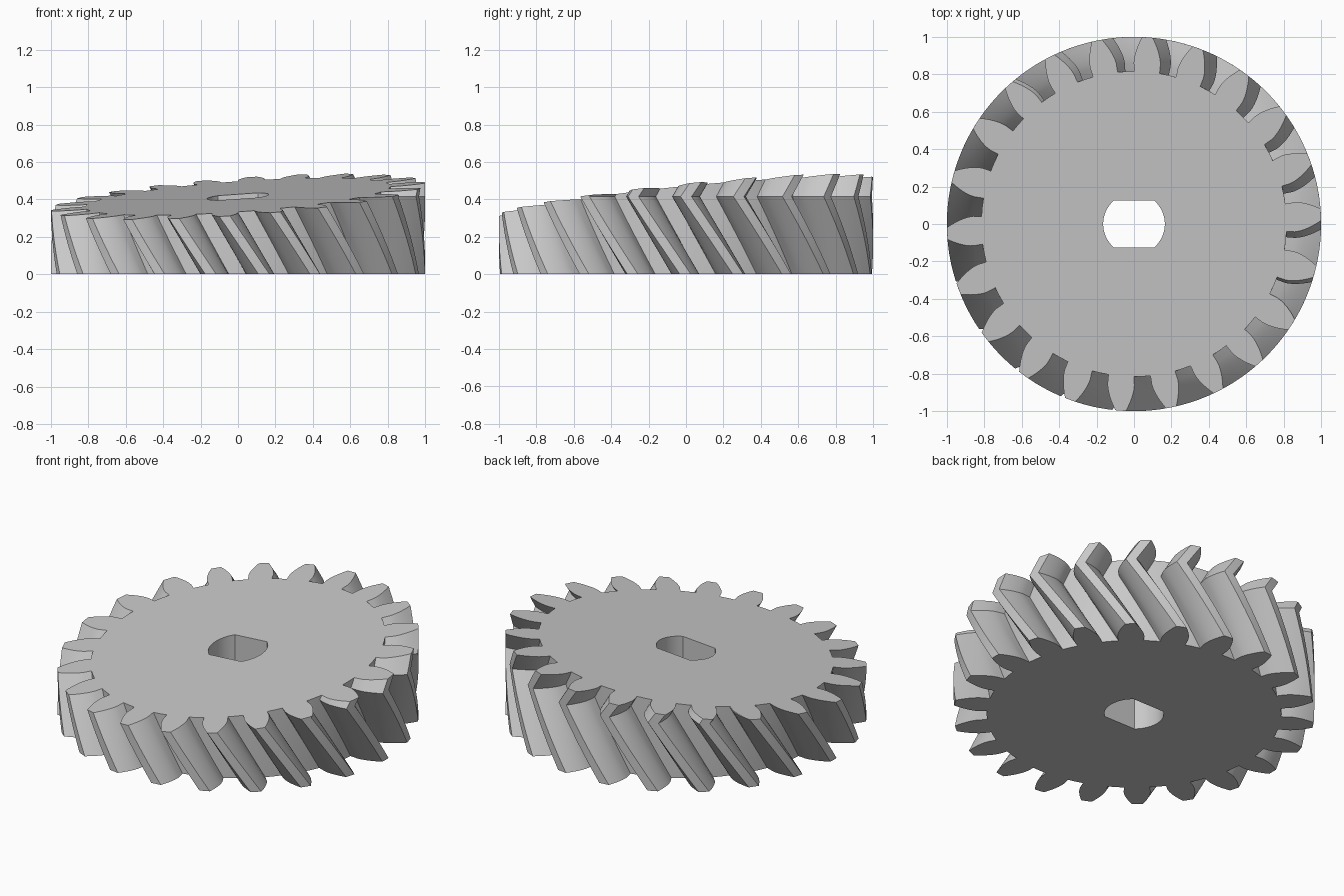
import bpy, bmesh, math
from mathutils import Vector

if "Cube" in bpy.data.objects:
    bpy.data.objects.remove(bpy.data.objects["Cube"])

TEETH = 22
R_TIP, R_PITCH, R_ROOT = 1.0, 22 / 24, 0.816
R_BASE = R_PITCH * math.cos(math.radians(20))
MID_Z = 0.415            # height where the herringbone reverses
TWIST = 0.68             # radians per unit of height
PITCH = 2 * math.pi / TEETH
BORE_R, BORE_FLAT = 0.165, 0.125
SLOPE_X, SLOPE_Y = 0.07, 0.1   # tilt of the top cut


def involute(a):
    return math.tan(a) - a


def half_angle(r):
    """Half the angular width of a tooth at radius r."""
    a = math.acos(min(1.0, R_BASE / r))
    return math.pi / (2 * TEETH) + involute(math.radians(20)) - involute(a)


def gear_profile():
    """Polar outline (radius, angle), anticlockwise, a tooth centred on +x."""
    radii = [R_ROOT] + [R_BASE + (R_TIP - R_BASE) * i / 6 for i in range(7)]
    flank = [(r, half_angle(r)) for r in radii]
    pts = []
    for t in range(TEETH):
        c = t * PITCH
        pts += [(r, c - h) for r, h in flank]
        pts.append((R_TIP, c))
        pts += [(r, c + h) for r, h in reversed(flank)]
        pts.append((R_ROOT, c + PITCH / 2))
    return pts


def bore_profile():
    """Round bore with two flats facing front and back."""
    a = math.asin(BORE_FLAT / BORE_R)
    pts = []
    for c in (0, math.pi):
        pts += [(BORE_R, c - a + 2 * a * i / 12) for i in range(13)]
    return pts


def tube(bm, profile, heights, twist):
    rings = []
    for z in heights:
        turn = twist * (abs(z - MID_Z) - MID_Z)
        rings.append([bm.verts.new((r * math.cos(a + turn), r * math.sin(a + turn), z))
                      for r, a in profile])
    n = len(profile)
    for low, high in zip(rings, rings[1:]):
        for i in range(n):
            j = (i + 1) % n
            bm.faces.new((low[i], low[j], high[j], high[i]))


bm = bmesh.new()

# Toothed rim: twisted up to the middle, then reversed
levels = [MID_Z * i / 12 for i in range(13)] + [MID_Z + 0.035 * i for i in range(1, 6)]
# Phase chosen so that teeth lie on the x axis where the twist reverses
phase = TWIST * MID_Z
tube(bm, [(r, a + phase) for r, a in gear_profile()], levels, TWIST)
# Bore wall
tube(bm, bore_profile(), [0, 0.6], 0)

# Slanted top cut
normal = Vector((-SLOPE_X, -SLOPE_Y, 1)).normalized()
bmesh.ops.bisect_plane(bm, geom=bm.verts[:] + bm.edges[:] + bm.faces[:], dist=1e-6,
                       plane_co=(0, 0, MID_Z), plane_no=normal, clear_outer=True)

# Top and bottom faces, each with the bore left open
rim = [e for e in bm.edges if e.is_boundary]
bottom = [e for e in rim if all(v.co.z < 1e-4 for v in e.verts)]
top = [e for e in rim if any(v.co.z >= 1e-4 for v in e.verts)]
bmesh.ops.triangle_fill(bm, edges=bottom, use_beauty=True, normal=(0, 0, -1))
bmesh.ops.triangle_fill(bm, edges=top, use_beauty=True, normal=normal)
bmesh.ops.recalc_face_normals(bm, faces=bm.faces[:])

mesh = bpy.data.meshes.new("herringbone_gear")
bm.to_mesh(mesh)
bm.free()
gear = bpy.data.objects.new("herringbone_gear", mesh)
bpy.context.collection.objects.link(gear)

grey = bpy.data.materials.new("plain grey")
grey.diffuse_color = (0.58, 0.58, 0.58, 1)
grey.use_nodes = True
grey.node_tree.nodes["Principled BSDF"].inputs["Base Color"].default_value = grey.diffuse_color
mesh.materials.append(grey)

bpy.context.view_layer.objects.active = gear
gear.select_set(True)
bpy.ops.object.shade_smooth_by_angle(angle=math.radians(25))
